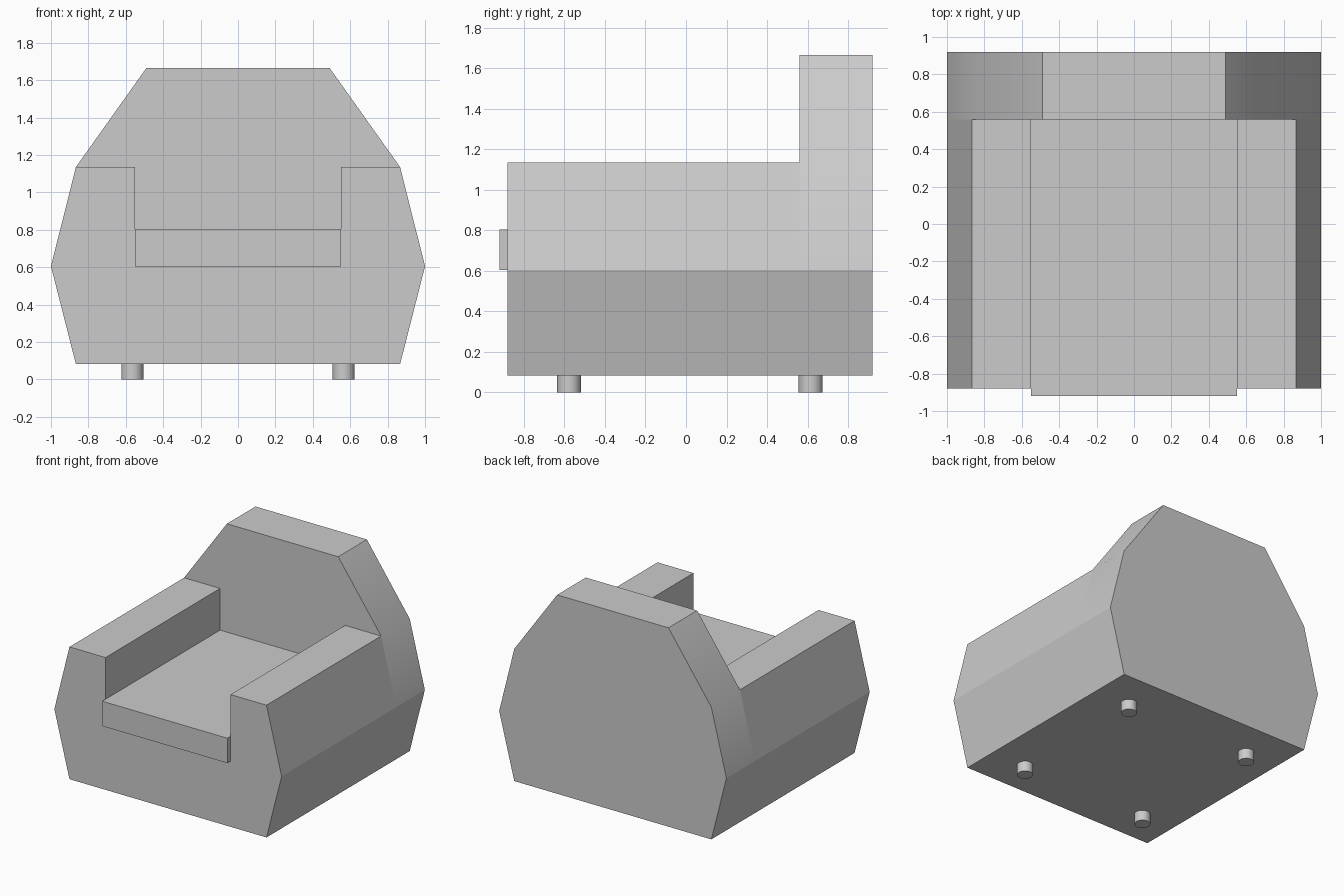
import bpy, bmesh, math

if "Cube" in bpy.data.objects:
    bpy.data.objects.remove(bpy.data.objects["Cube"])


def finish(obj, angle):
    bpy.ops.object.select_all(action='DESELECT')
    obj.select_set(True)
    bpy.context.view_layer.objects.active = obj
    bpy.ops.object.shade_smooth_by_angle(angle=math.radians(angle))


def prism(name, half, y0, y1):
    """Mirror a right-half (x, z) profile and extrude it from y0 to y1."""
    outline = half + [(-x, z) for x, z in reversed(half)]
    bm = bmesh.new()
    face = bm.faces.new([bm.verts.new((x, y0, z)) for x, z in outline])
    ext = bmesh.ops.extrude_face_region(bm, geom=[face], use_keep_orig=True)
    verts = [g for g in ext['geom'] if isinstance(g, bmesh.types.BMVert)]
    bmesh.ops.translate(bm, verts=verts, vec=(0, y1 - y0, 0))
    bmesh.ops.recalc_face_normals(bm, faces=bm.faces)
    mesh = bpy.data.meshes.new(name)
    bm.to_mesh(mesh)
    bm.free()
    obj = bpy.data.objects.new(name, mesh)
    bpy.context.collection.objects.link(obj)
    return obj


FRONT, BACKREST, REAR = -0.88, 0.56, 0.92
BASE, SEAT, ARM, TOP = 0.083, 0.605, 1.135, 1.665
side = [(0.867, BASE), (1.0, SEAT), (0.867, ARM)]

# Base with both arms, U-shaped from the front
finish(prism("base_and_arms", side + [(0.55, ARM), (0.55, SEAT)], FRONT, BACKREST), 25)

# Backrest, reaching down to the base
finish(prism("backrest", side + [(0.49, TOP)], BACKREST, REAR), 25)

# Seat cushion, slightly proud of the front
prism("seat_cushion", [(0.55, SEAT), (0.55, 0.803)], -0.92, BACKREST)

# Four short round feet
for x, side_name in ((-0.565, "left"), (0.565, "right")):
    for y, end_name in ((-0.577, "front"), (0.615, "back")):
        bpy.ops.mesh.primitive_cylinder_add(vertices=32, radius=0.059, depth=BASE,
                                            location=(x, y, BASE / 2))
        foot = bpy.context.object
        foot.name = f"{end_name}_{side_name}_foot"
        finish(foot, 30)
